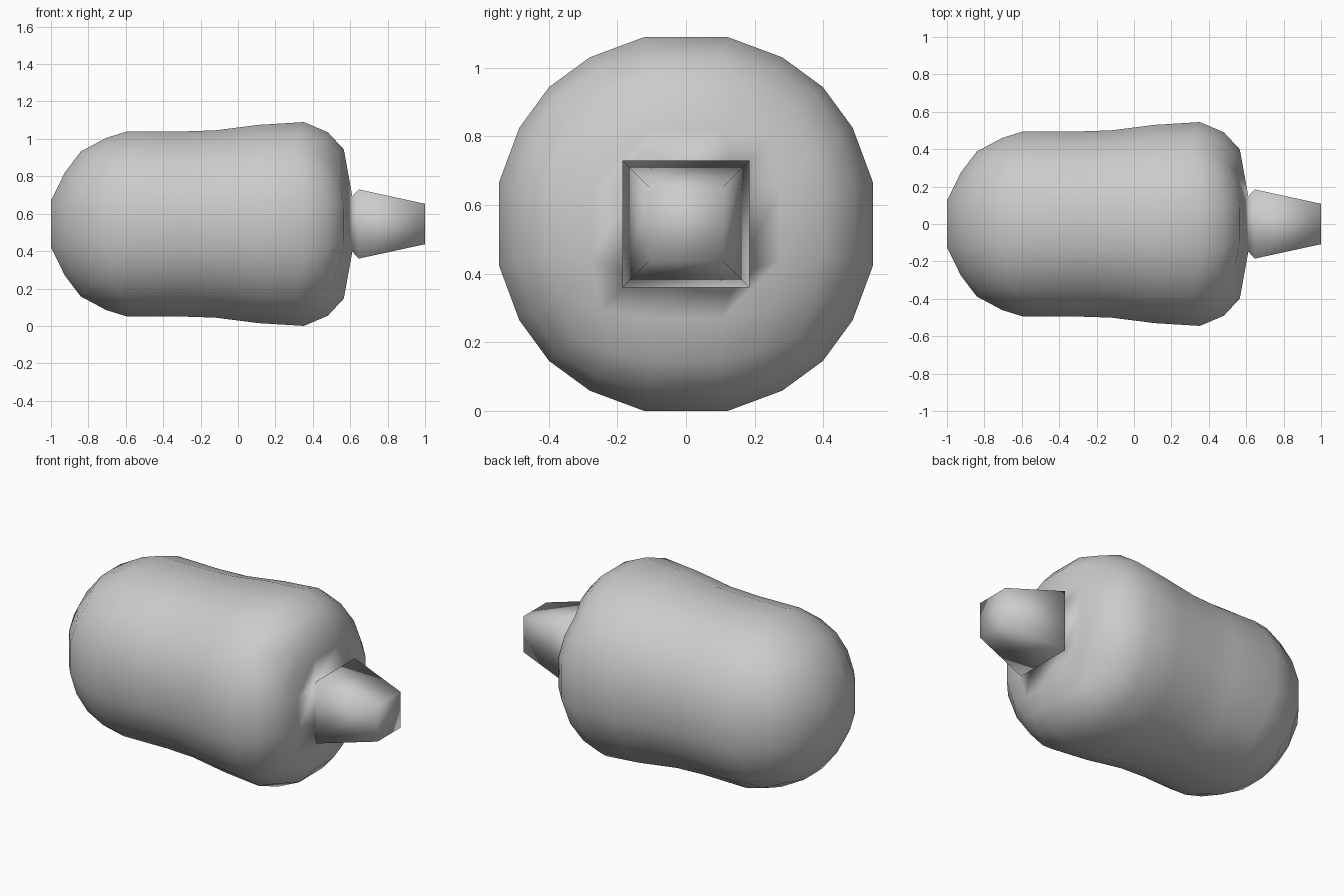
import bpy, bmesh
from mathutils import Vector

if "Cube" in bpy.data.objects:
    bpy.data.objects.remove(bpy.data.objects["Cube"])

T = [-1, -0.577, -0.223, 0.223, 0.577, 1]   # lattice steps of a rounded cube
N, L = 5, 8                                 # divisions across / along
R, ZC = 0.56, 0.545

# rows along x: (sphere slope, centre x, x scale, radial scale)
ENDS = {0: (-1, -.45, 1.0, .99), 1: (-.577, -.45, .92, .968), 2: (-.223, -.45, 1.17, .928),
        6: (.223, .20, 1.28, 1.02), 7: (.577, .20, 1.02, 1.03), 8: (1, .20, .935, 1.02)}
MID = {3: (-.30, .507), 4: (-.12, .513), 5: (.11, .543)}


def position(i, j, k):
    y, z = T[j], T[k]
    m = max(abs(y), abs(z))
    if i in MID:
        x, r = MID[i]
        d = Vector((0, y, z)).normalized() * r
        return Vector((x, d.y, d.z + ZC))
    s, cx, sx, sr = ENDS[i]
    if i == L and m < 1:                    # flattened nozzle end
        sx, sr = (.815, 1.0) if m > .3 else (.77, 1.24)
    elif i == 0 and m < 1:
        sx, sr = (1.0, 1.0) if m > .3 else (1.03, 1.04)
    d = Vector((s, y, z)).normalized() * R
    return Vector((cx + d.x * sx, d.y * sr, d.z * sr + ZC))


bm = bmesh.new()
verts = {}


def v(key):
    if key not in verts:
        verts[key] = bm.verts.new(position(*key))
    return verts[key]


# rounded body: two end caps and four long sides
nose = None
for j in range(N):
    for k in range(N):
        for i in (0, L):
            f = bm.faces.new([v((i, j, k)), v((i, j + 1, k)), v((i, j + 1, k + 1)), v((i, j, k + 1))])
            if i == L and j == k == 2:
                nose = f
for i in range(L):
    for j in range(N):
        for s in (0, N):
            bm.faces.new([v((i, j, s)), v((i + 1, j, s)), v((i + 1, j + 1, s)), v((i, j + 1, s))])
            bm.faces.new([v((i, s, j)), v((i + 1, s, j)), v((i + 1, s, j + 1)), v((i, s, j + 1))])

# square nozzle extruded from the middle of the end: flare, then taper
for x, h in ((.645, .185), (1.0, .108)):
    geom = bmesh.ops.extrude_discrete_faces(bm, faces=[nose])
    nose = geom["faces"][0]
    for p in nose.verts:
        p.co = Vector((x, h if p.co.y > 0 else -h, ZC + (h if p.co.z > ZC else -h)))

bmesh.ops.recalc_face_normals(bm, faces=bm.faces)
for f in bm.faces:
    f.smooth = True
mesh = bpy.data.meshes.new("body_with_nozzle")
bm.to_mesh(mesh)
bm.free()
obj = bpy.data.objects.new("body_with_nozzle", mesh)
bpy.context.collection.objects.link(obj)
